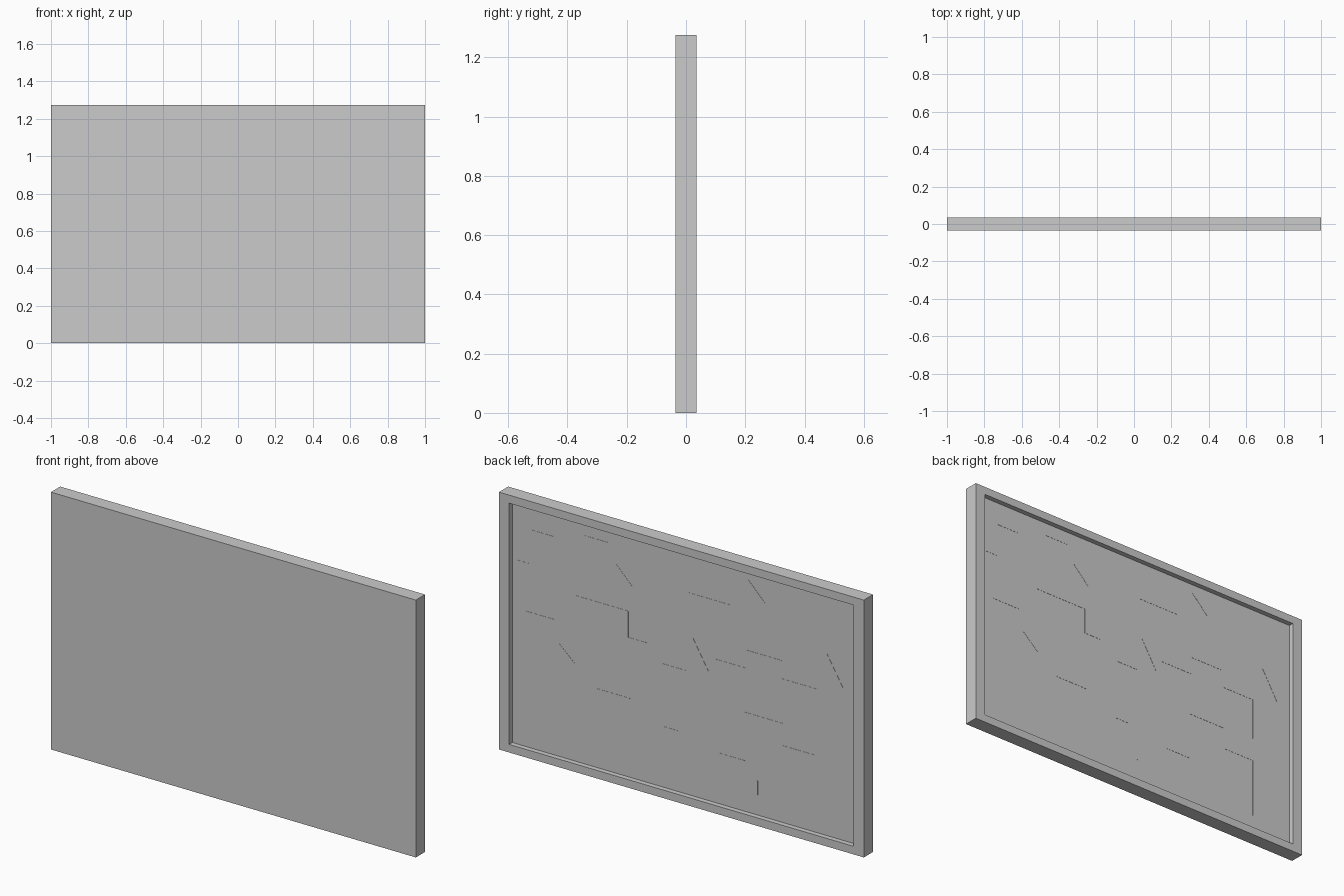
import bpy, bmesh, math
from mathutils import Matrix

if "Cube" in bpy.data.objects:
    bpy.data.objects.remove(bpy.data.objects["Cube"])

W, H, T = 2.0, 1.275, 0.072        # panel size
BX, BZ, DEPTH = 0.056, 0.04, 0.025  # rim widths and recess depth
FLOOR = T / 2 - DEPTH


def make_object(name, bm):
    mesh = bpy.data.meshes.new(name)
    bm.to_mesh(mesh)
    bm.free()
    ob = bpy.data.objects.new(name, mesh)
    bpy.context.collection.objects.link(ob)
    return ob


# Slab with a shallow tray sunk into its back
bm = bmesh.new()
bmesh.ops.create_cube(bm, size=1, matrix=Matrix.Translation((0, 0, H / 2)) @ Matrix.Diagonal((W, T, H, 1)))
bm.normal_update()
back = [f for f in bm.faces if f.normal.y > 0.9]
bmesh.ops.inset_region(bm, faces=back, thickness=BX, depth=0)
for v in back[0].verts:
    v.co.x = math.copysign(W / 2 - BX, v.co.x)
    v.co.z = BZ if v.co.z < H / 2 else H - BZ
floor = bmesh.ops.extrude_face_region(bm, geom=back)["geom"]
bmesh.ops.delete(bm, geom=back, context='FACES_ONLY')
for v in floor:
    if isinstance(v, bmesh.types.BMVert):
        v.co.y = FLOOR
bmesh.ops.recalc_face_normals(bm, faces=bm.faces)
make_object("panel_with_recessed_back", bm)

# Hairline relief on the recess floor: (x, z, length)
across = [(.85, 1.12, .13), (.55, 1.17, .13), (.92, .95, .07), (.60, .86, .29),
          (.31, .73, .10), (-.02, 1.04, .23), (.87, .71, .16), (.48, .43, .18),
          (.12, .65, .13), (-.16, .75, .18), (-.34, .84, .19), (-.53, .75, .19),
          (-.33, .53, .21), (-.54, .42, .18), (-.19, .29, .14), (.12, .34, .08)]
down = [(.72, 1.12, .08), (.31, .86, .13), (.21, .73, .13), (-.72, .75, .21),
        (-.72, .42, .30), (.42, .17, .08), (-.01, .26, .10), (-.40, .21, .07)]
slanted = [(.38, 1.08, .09), (-.35, 1.19, .09), (.69, .60, .08), (-.04, .83, .15), (-.78, .94, .15)]

bm = bmesh.new()


def ridge(x, z, dx, dz):
    turn = Matrix.Rotation(-math.atan2(dz, dx), 4, 'Y')
    bmesh.ops.create_cube(bm, size=1, matrix=Matrix.Translation((x + dx / 2, FLOOR, z + dz / 2))
                          @ turn @ Matrix.Diagonal((math.hypot(dx, dz), 0.002, 0.003, 1)))


for x, z, n in across:
    ridge(x, z, -n, 0)
for x, z, n in down:
    ridge(x, z, 0, -n)
for x, z, n in slanted:
    ridge(x, z, -.09, -n)
make_object("back_surface_lines", bm)
